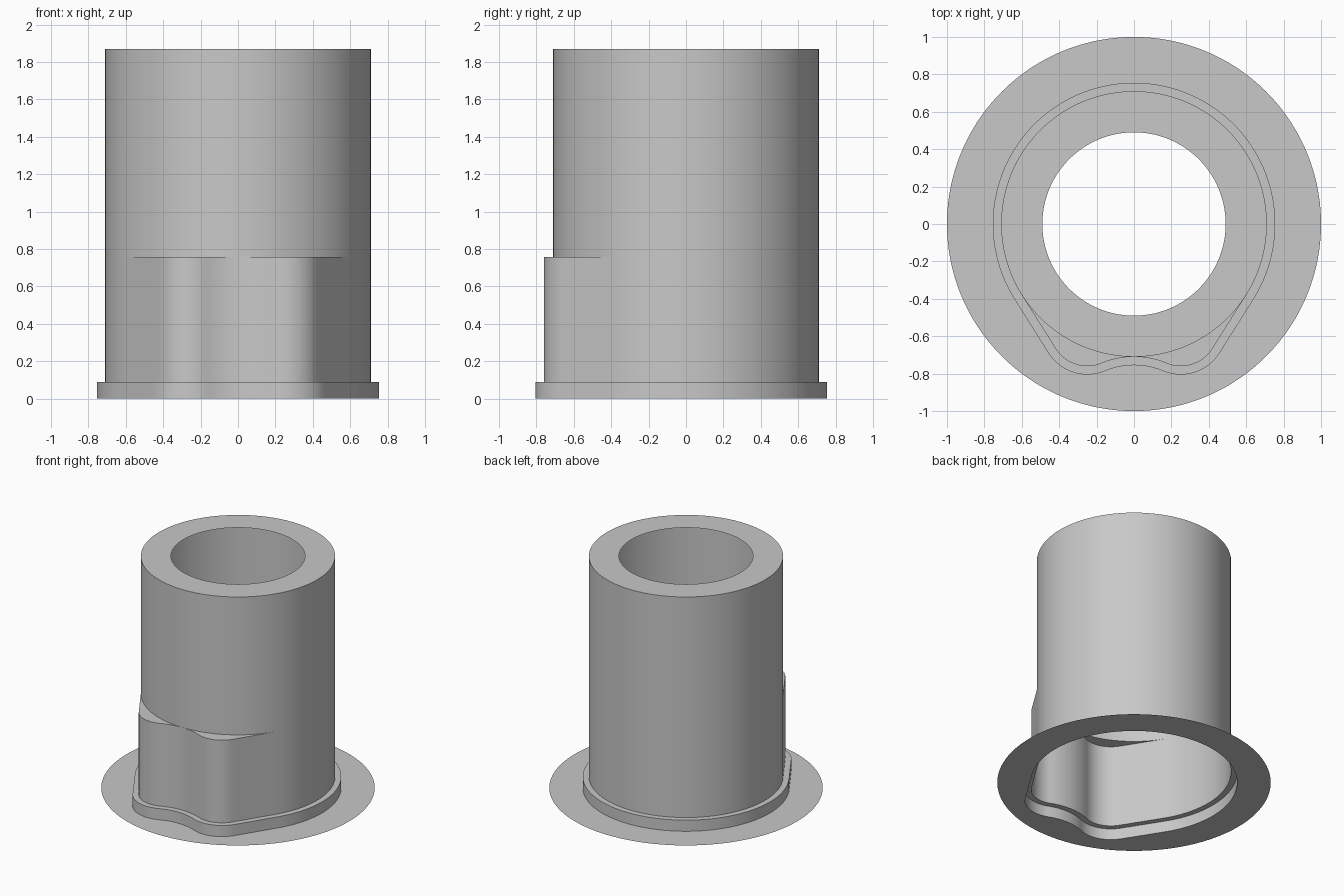
import bpy, bmesh, math
from mathutils import Vector

old = bpy.data.objects.get("Cube")
if old:
    bpy.data.objects.remove(old, do_unlink=True)

grey = bpy.data.materials.new("light grey")
grey.use_nodes = True
grey.diffuse_color = (0.58, 0.58, 0.58, 1)
grey.node_tree.nodes["Principled BSDF"].inputs["Base Color"].default_value = (0.58, 0.58, 0.58, 1)

R = 0.71           # sleeve radius
TANGENT = -32.3    # where the straight flank leaves the sleeve


def arc(cx, cy, r, start, end, steps):
    angles = [math.radians(start + (end - start) * i / steps) for i in range(steps + 1)]
    return [Vector((cx + r * math.cos(a), cy + r * math.sin(a))) for a in angles]


def outline(d):
    """Round sleeve with a two-lobed bulge at the front, grown outward by d."""
    dip = arc(0, -1.16, 0.45 - d, 90, 67.4, 8)
    lobe = arc(0.25, -0.56, 0.2 + d, -112.6, TANGENT, 20)
    back = arc(0, 0, R + d, TANGENT, 90, 60)
    flank = [lobe[-1].lerp(back[0], i / 8) for i in range(1, 8)]
    half = dip + lobe[1:] + flank + back
    mirrored = [Vector((-p.x, p.y)) for p in reversed(half[1:-1])]
    return half + mirrored


def circle(r):
    return [p.normalized() * r for p in outline(0)]


def skin(name, rings):
    """Join a stack of matching (loop, height) rings into one open surface."""
    bm = bmesh.new()
    rows = [[bm.verts.new((p.x, p.y, z)) for p in loop] for loop, z in rings]
    for a, b in zip(rows, rows[1:]):
        for i in range(len(a)):
            j = (i + 1) % len(a)
            bm.faces.new((a[i], a[j], b[j], b[i]))
    bmesh.ops.remove_doubles(bm, verts=bm.verts, dist=0.0005)
    bmesh.ops.dissolve_degenerate(bm, edges=bm.edges, dist=0.0001)
    mesh = bpy.data.meshes.new(name)
    bm.to_mesh(mesh)
    bm.free()
    mesh.materials.append(grey)
    obj = bpy.data.objects.new(name, mesh)
    bpy.context.collection.objects.link(obj)
    bpy.ops.object.select_all(action="DESELECT")
    obj.select_set(True)
    bpy.context.view_layer.objects.active = obj
    bpy.ops.object.shade_smooth_by_angle(angle=math.radians(30))
    return obj


sleeve, collar, tube = outline(0), outline(0.045), circle(R)

# Flat brim around the foot
skin("base_brim", [(circle(1), 0), (collar, 0)])

# Collar, lobed sleeve, shoulder, round tube and top rim
skin("sleeve_shell", [
    (collar, 0), (collar, 0.09), (sleeve, 0.09), (sleeve, 0.757),
    (tube, 0.757), (tube, 1.87), (circle(0.49), 1.87),
])
